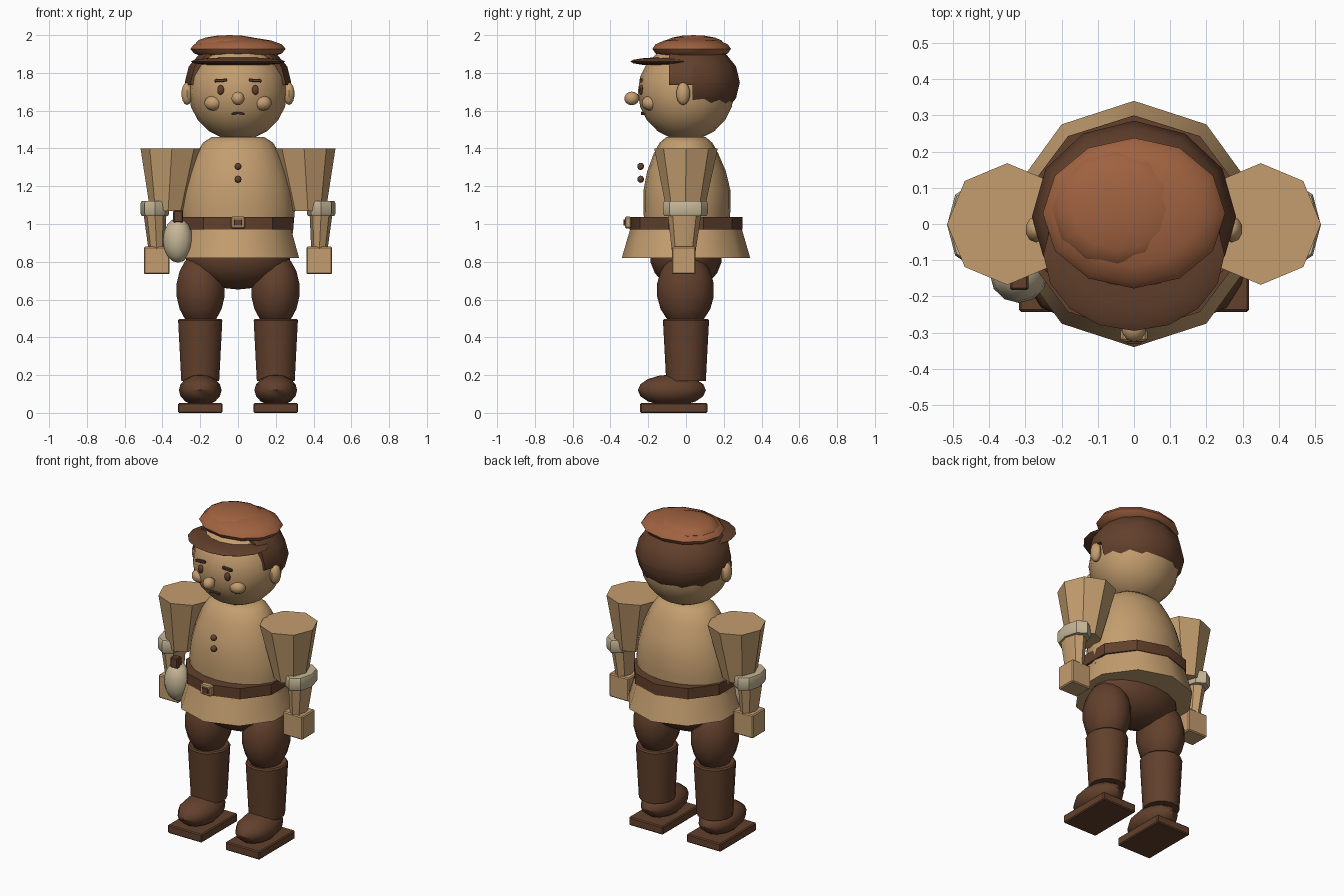
import bpy, bmesh, math
from mathutils import Vector

if "Cube" in bpy.data.objects:
    bpy.data.objects.remove(bpy.data.objects["Cube"])


def colour(name, r, g, b):
    m = bpy.data.materials.new(name)
    lin = [((c / 255 + 0.055) / 1.055) ** 2.4 for c in (r, g, b)]
    m.diffuse_color = (*lin, 1)
    m.use_nodes = True
    m.node_tree.nodes["Principled BSDF"].inputs["Base Color"].default_value = m.diffuse_color
    return m


TAN = colour("tan", 196, 158, 111)
BROWN = colour("dark brown", 98, 64, 44)
RUST = colour("rust", 160, 98, 64)
CREAM = colour("cream", 197, 182, 150)


def finish(name, bm, mat, angle=35):
    bmesh.ops.recalc_face_normals(bm, faces=bm.faces)
    me = bpy.data.meshes.new(name)
    bm.to_mesh(me)
    bm.free()
    me.materials.append(mat)
    if angle:
        for p in me.polygons:
            p.use_smooth = True
        me.set_sharp_from_angle(angle=math.radians(angle))
    ob = bpy.data.objects.new(name, me)
    bpy.context.collection.objects.link(ob)
    return ob


def ball(name, c, r, mat, seg=14, rings=9, cuts=(), angle=40):
    """Ellipsoid; each cut is (point, normal) and removes the side the normal faces."""
    bm = bmesh.new()
    bmesh.ops.create_uvsphere(bm, u_segments=seg, v_segments=rings, radius=1)
    for v in bm.verts:
        v.co = Vector(a + b * k for a, b, k in zip(c, r, v.co))
    for point, normal in cuts:
        geom = bm.verts[:] + bm.edges[:] + bm.faces[:]
        bmesh.ops.bisect_plane(bm, geom=geom, plane_co=point, plane_no=normal, clear_outer=True)
        bmesh.ops.holes_fill(bm, edges=[e for e in bm.edges if e.is_boundary])
    return finish(name, bm, mat, angle)


def box(name, c, size, mat, bevel=0.006, roll=0):
    bm = bmesh.new()
    bmesh.ops.create_cube(bm, size=1)
    for v in bm.verts:
        v.co = Vector(a * b for a, b in zip(v.co, size))
    if bevel:
        bmesh.ops.bevel(bm, geom=bm.edges[:], offset=bevel, segments=1, affect='EDGES')
    ob = finish(name, bm, mat, 0)
    ob.location = c
    ob.rotation_euler.y = roll
    return ob


def loft(name, rings, sides, mat, angle=35):
    """Solid through elliptical rings (cx, cy, z, rx, ry), first corner facing the front."""
    bm = bmesh.new()
    loops = []
    for cx, cy, z, rx, ry in rings:
        turns = [2 * math.pi * i / sides for i in range(sides)]
        loops.append([bm.verts.new((cx + rx * math.sin(t), cy - ry * math.cos(t), z)) for t in turns])
    for a, b in zip(loops, loops[1:]):
        for i in range(sides):
            j = (i + 1) % sides
            bm.faces.new((a[i], a[j], b[j], b[i]))
    bm.faces.new(loops[0])
    bm.faces.new(loops[-1])
    return finish(name, bm, mat, angle)


# Head and face
ball("head", (0, 0, 1.70), (0.262, 0.255, 0.258), TAN, 16, 10)
ball("nose", (0, -0.287, 1.665), (0.036, 0.04, 0.036), TAN, 10, 7)
for s, side in ((-1, "left"), (1, "right")):
    ball(side + "_ear", (s * 0.27, -0.015, 1.69), (0.031, 0.037, 0.06), TAN, 10, 7)
    ball(side + "_cheek", (s * 0.13, -0.19, 1.64), (0.05, 0.045, 0.04), TAN, 10, 7)
    ball(side + "_eye", (s * 0.092, -0.236, 1.71), (0.019, 0.014, 0.026), BROWN, 10, 7)
    box(side + "_eyebrow", (s * 0.092, -0.238, 1.76), (0.066, 0.018, 0.016), BROWN, 0.003, s * 0.06)
    box(side + "_mouth_half", (s * 0.016, -0.228, 1.585), (0.036, 0.02, 0.012), BROWN, 0.003, s * 0.2)

# Hair: shallow sideburn part and deeper back part
hair = ((0, 0.02, 1.75), (0.282, 0.265, 0.22), BROWN, 12, 8)
ball("side_hair", *hair, cuts=(((0, -0.09, 0), (0, -1, 0)), ((0, 0, 1.735), (0, 0, -1))))
ball("back_hair", *hair, cuts=(((0, 0.035, 0), (0, -1, 0)), ((0, 0, 1.62), (0, 0, -1))))

# Cap
ball("cap", (0, 0.03, 1.927), (0.252, 0.208, 0.062), RUST, 12, 8)
ball("cap_crown", (-0.045, 0.04, 1.955), (0.18, 0.16, 0.045), RUST, 12, 8)
ball("cap_visor", (0, -0.085, 1.86), (0.25, 0.21, 0.024), BROWN, 16, 8)

# Torso, belt and tunic
loft("torso", [(0, 0.005, 0.95, 0.29, 0.225), (0, 0.005, 1.08, 0.302, 0.23),
               (0, 0.005, 1.18, 0.287, 0.23), (0, 0.003, 1.28, 0.26, 0.208),
               (0, 0, 1.37, 0.222, 0.172), (0, 0, 1.43, 0.186, 0.14),
               (0, 0, 1.46, 0.14, 0.105)], 20, TAN, 45)
for z in (1.305, 1.237):
    ball("tunic_button", (0, -0.24, z), (0.019, 0.018, 0.019), BROWN, 10, 7)
loft("belt", [(0, 0, 0.97, 0.31, 0.30), (0, 0, 1.037, 0.31, 0.30)], 10, BROWN)
box("belt_buckle", (0, -0.307, 1.008), (0.074, 0.034, 0.062), TAN)
box("buckle_centre", (0, -0.326, 1.008), (0.042, 0.008, 0.034), BROWN, 0.002)
loft("tunic_skirt", [(0, 0, 0.82, 0.34, 0.34), (0, 0, 0.985, 0.292, 0.292)], 10, TAN)

# Pouch hanging from the belt
ball("pouch", (-0.318, -0.14, 0.913), (0.08, 0.078, 0.118), CREAM, 12, 8)
box("pouch_tie", (-0.317, -0.16, 1.04), (0.052, 0.045, 0.066), BROWN)

# Hips
ball("hips", (0, 0, 0.825), (0.28, 0.19, 0.172), BROWN, 16, 9)

for s, side in ((-1, "left"), (1, "right")):
    # Legs and boots
    x = s * 0.2
    ball(side + "_thigh", (s * 0.198, -0.003, 0.65), (0.132, 0.152, 0.2), BROWN, 14, 9)
    loft(side + "_boot_shaft", [(x, 0, 0.17, 0.103, 0.105), (x, 0, 0.49, 0.12, 0.122),
                                (x, 0, 0.498, 0.112, 0.114)], 14, BROWN)
    ball(side + "_boot_foot", (x, -0.075, 0.12), (0.113, 0.18, 0.083), BROWN, 12, 8)
    box(side + "_boot_sole", (x, -0.065, 0.026), (0.236, 0.355, 0.052), BROWN)

    # Arms
    loft(side + "_sleeve", [(s * 0.37, -0.003, 1.07, 0.095, 0.1), (s * 0.35, 0, 1.4, 0.166, 0.168)], 8, TAN)
    x = s * 0.44
    loft(side + "_cuff", [(x, -0.003, 1.043, 0.07, 0.112), (x, -0.003, 1.055, 0.076, 0.119),
                          (x, -0.003, 1.11, 0.076, 0.119), (x, -0.003, 1.122, 0.07, 0.112)], 8, CREAM)
    loft(side + "_forearm", [(s * 0.43, -0.012, 0.85, 0.042, 0.062), (x, -0.008, 1.06, 0.061, 0.09)], 8, TAN)
    box(side + "_hand", (s * 0.43, -0.012, 0.807), (0.136, 0.126, 0.146), TAN)
